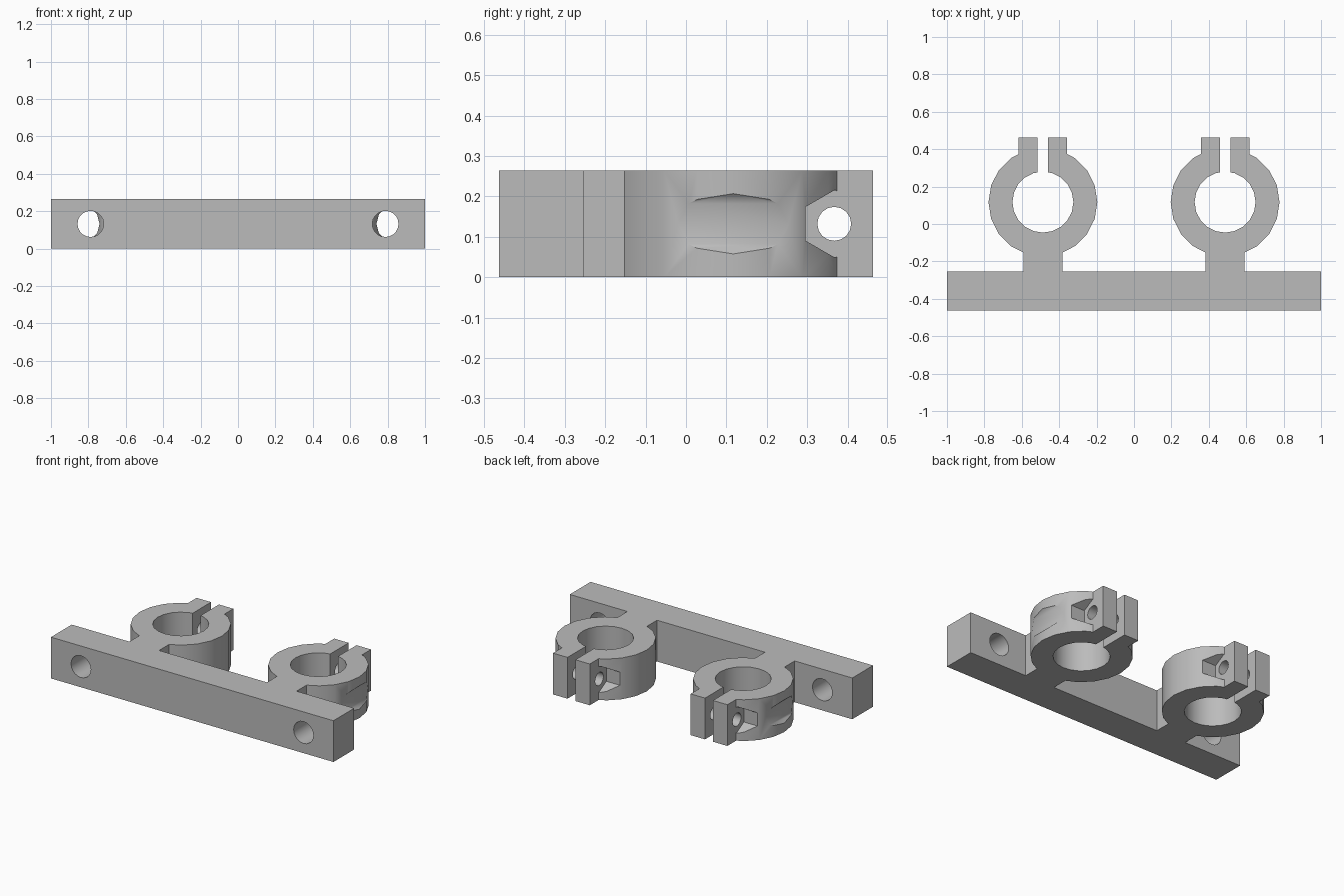
import bpy
import bmesh
from math import cos, sin, radians, pi
from mathutils import Matrix

if "Cube" in bpy.data.objects:
    bpy.data.objects.remove(bpy.data.objects["Cube"], do_unlink=True)

HEIGHT = 0.264
MID = HEIGHT / 2
BACK = 0.463          # half depth of the bracket
BAR_BACK = -0.253
CX, CY = 0.487, 0.117  # clamp centre
OUTER, INNER = 0.291, 0.163
NECK, EAR, SLOT = 0.105, 0.13, 0.028  # half widths
STEP = 18

grey = bpy.data.materials.new("plain grey")
grey.use_nodes = True
grey.diffuse_color = (0.5, 0.5, 0.5, 1)
grey.node_tree.nodes["Principled BSDF"].inputs["Base Color"].default_value = (0.5, 0.5, 0.5, 1)


def ring_point(radius, degrees):
    return radius * cos(radians(degrees)), radius * sin(radians(degrees))


def rim_height(radius, dx):
    """Height of the faceted rim above its centre at sideways offset dx."""
    for a in range(90, 0, -STEP):
        (x0, y0), (x1, y1) = ring_point(radius, a), ring_point(radius, a - STEP)
        if x0 - 1e-6 <= dx <= x1:
            return y0 + (y1 - y0) * (dx - x0) / (x1 - x0)


def new_object(name, bm):
    bmesh.ops.recalc_face_normals(bm, faces=bm.faces)
    mesh = bpy.data.meshes.new(name)
    bm.to_mesh(mesh)
    bm.free()
    obj = bpy.data.objects.new(name, mesh)
    bpy.context.collection.objects.link(obj)
    return obj


def cutter(name, axis, radius, sides, centre, length, spin=0.0):
    """Prism along x or y, used to cut holes."""
    bm = bmesh.new()
    turn = Matrix.Rotation(pi / 2, 4, 'Y' if axis == 'X' else 'X')
    bmesh.ops.create_cone(bm, cap_ends=True, segments=sides, radius1=radius, radius2=radius,
                          depth=length,
                          matrix=Matrix.Translation(centre) @ turn @ Matrix.Rotation(spin, 4, 'Z'))
    obj = new_object(name, bm)
    obj.hide_render = True
    return obj


# Half of a split clamp: neck, outer rim, ear, slot, bore
side = [(NECK, BAR_BACK - CY), (NECK, -rim_height(OUTER, NECK))]
side += [ring_point(OUTER, a) for a in range(-54, 55, STEP)]
side += [(EAR, rim_height(OUTER, EAR)), (EAR, BACK - CY), (SLOT, BACK - CY),
         (SLOT, rim_height(INNER, SLOT))]
side += [ring_point(INNER, a) for a in range(72, -73, -STEP)]
clamp = side + [(0, -INNER)] + [(-x, y) for x, y in reversed(side)]

# Bar with both clamps as one extruded outline
right = [(1, -BACK), (1, BAR_BACK)] + [(CX + x, CY + y) for x, y in clamp]
outline = right + [(-x, y) for x, y in reversed(right)]
bm = bmesh.new()
face = bm.faces.new([bm.verts.new((x, y, 0)) for x, y in outline])
top = bmesh.ops.extrude_face_region(bm, geom=[face])
bmesh.ops.translate(bm, vec=(0, 0, HEIGHT),
                    verts=[v for v in top["geom"] if isinstance(v, bmesh.types.BMVert)])
body = new_object("double_clamp_bracket", bm)
body.data.materials.append(grey)

cutters = []
for s in (-1, 1):
    # Mounting hole through the bar and driver clearance beside the ring
    cutters.append(cutter("mounting_hole", 'Y', 0.07, 20, (s * 0.788, -0.36, MID), 0.3))
    cutters.append(cutter("driver_groove", 'Y', 0.1, 12, (s * 0.84, CY, MID), 0.6, pi / 2))
    # Clamp screw hole and the hexagonal seats outside each ear
    cutters.append(cutter("screw_hole", 'X', 0.042, 16, (s * CX, 0.367, MID), 0.4))
    for e in (-1, 1):
        cutters.append(cutter("nut_seat", 'X', 0.084, 6,
                              (s * CX + e * (EAR + 0.1), 0.369, MID), 0.2, pi / 2))

for c in cutters:
    for p in c.data.polygons:
        p.use_smooth = False
    c.data.materials.append(grey)
    mod = body.modifiers.new(c.name, 'BOOLEAN')
    mod.operation = 'DIFFERENCE'
    mod.solver = 'EXACT'
    mod.object = c

# Bake the cuts and drop the helpers
bpy.context.view_layer.update()
baked = bpy.data.meshes.new_from_object(
    body.evaluated_get(bpy.context.evaluated_depsgraph_get()))
body.modifiers.clear()
body.data = baked
for c in cutters:
    bpy.data.objects.remove(c, do_unlink=True)

bpy.ops.object.select_all(action='DESELECT')
body.select_set(True)
bpy.context.view_layer.objects.active = body
bpy.ops.object.shade_smooth_by_angle(angle=radians(31))
